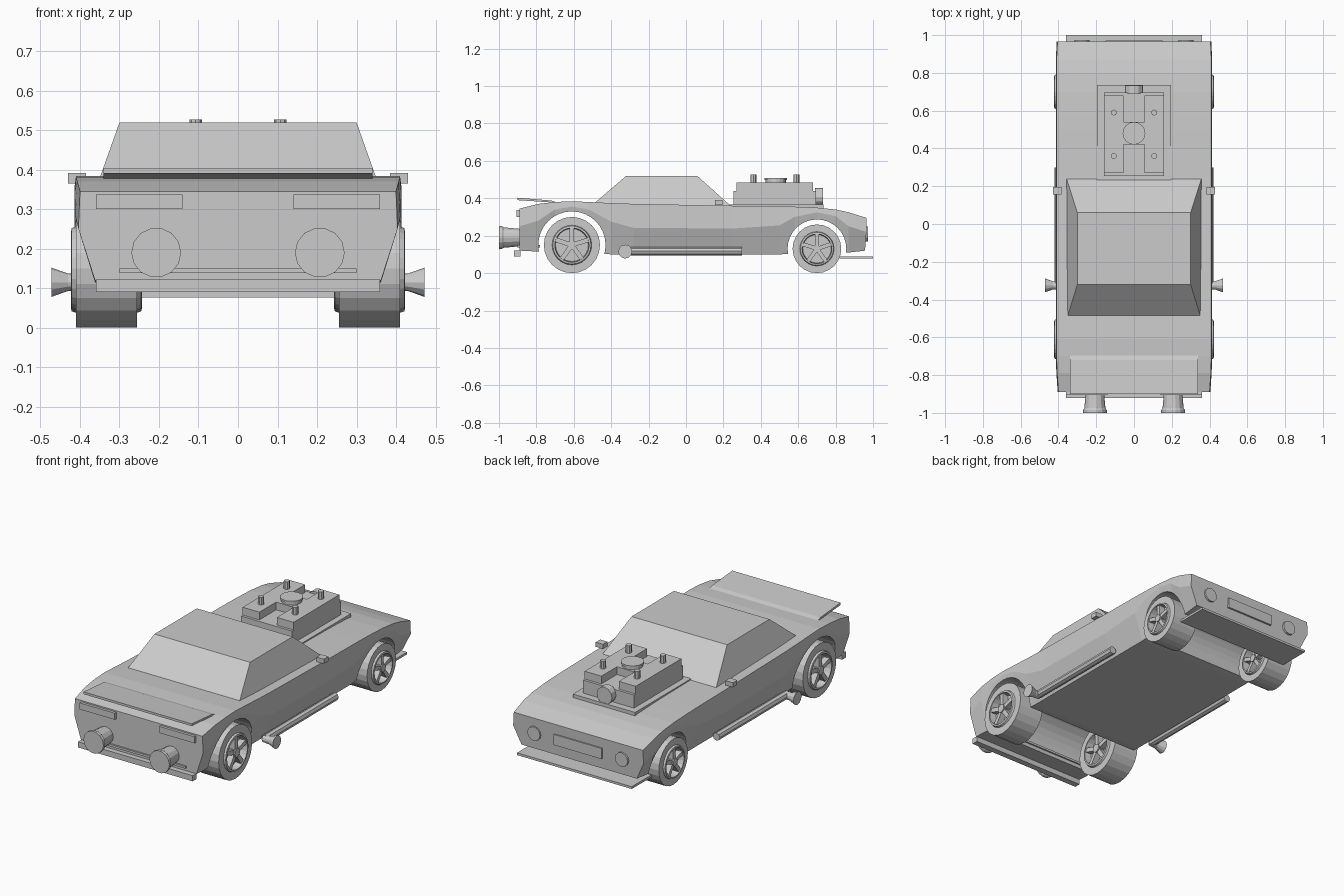
import bpy, bmesh
from math import pi, sin, cos
from mathutils import Matrix, Vector

if "Cube" in bpy.data.objects:
    bpy.data.objects.remove(bpy.data.objects["Cube"])


def make(name, verts, faces):
    me = bpy.data.meshes.new(name)
    bm = bmesh.new()
    vs = [bm.verts.new(v) for v in verts]
    for f in faces:
        bm.faces.new([vs[i] for i in f])
    bmesh.ops.recalc_face_normals(bm, faces=bm.faces)
    bm.to_mesh(me)
    bm.free()
    ob = bpy.data.objects.new(name, me)
    bpy.context.collection.objects.link(ob)
    return ob


def loft(name, rings):
    n = len(rings[0])
    faces = [list(range(n)), list(range((len(rings) - 1) * n, len(rings) * n))]
    for k in range(len(rings) - 1):
        for i in range(n):
            j = (i + 1) % n
            faces.append([k * n + i, k * n + j, (k + 1) * n + j, (k + 1) * n + i])
    return make(name, [v for r in rings for v in r], faces)


def box(name, x, y, z):
    return loft(name, [[(x[0], y[0], h), (x[1], y[0], h), (x[1], y[1], h), (x[0], y[1], h)] for h in z])


def lathe(name, origin, axis, profile, n=12):
    # profile: (radius, distance along axis)
    rot = Vector(axis).to_track_quat('Z', 'Y').to_matrix()
    o = Vector(origin)
    return loft(name, [[o + rot @ Vector((r * cos(2 * pi * i / n), r * sin(2 * pi * i / n), d))
                        for i in range(n)] for r, d in profile])


# body: lofted sections (y, top z, crease z, bottom z, top half width)
stations = [(-0.89, .345, .25, .12, .40), (-0.79, .37, .28, .115, .407), (-0.70, .38, .34, .11, .41),
            (-0.61, .384, .356, .11, .41), (-0.52, .38, .34, .11, .41), (-0.40, .374, .275, .10, .41),
            (-0.28, .37, .242, .10, .41), (0.25, .36, .238, .10, .41), (0.50, .357, .255, .10, .41),
            (0.58, .355, .30, .105, .41), (0.70, .35, .325, .11, .41), (0.80, .34, .305, .11, .41),
            (0.87, .325, .25, .11, .41), (0.965, .295, .22, .12, .405)]
rings = []
for y, zt, zc, zb, w in stations:
    half = [(.362, zb), (w + .004, zc), (w, zt)]
    yb = y - .008 if y > .9 else y
    rings.append([(half[0][0], yb, zb)] + [(a, y, b) for a, b in half[1:]] +
                 [(-a, y, b) for a, b in half[:0:-1]] + [(-half[0][0], yb, zb)])
body = loft("body", rings)

# wheel arches cut right through
for y, z, r in ((-.61, .15, .18), (.70, .13, .157)):
    cut = lathe("arch_cutter", (-.6, y, z), (1, 0, 0), [(r, 0), (r, 1.2)], 32)
    cut.hide_render = True
    m = body.modifiers.new("arch", 'BOOLEAN')
    m.operation, m.solver, m.object = 'DIFFERENCE', 'EXACT', cut
    bpy.context.view_layer.objects.active = body
    bpy.ops.object.modifier_apply(modifier=m.name)
    bpy.data.objects.remove(cut)

# cabin
loft("cabin", [[(-.355, -.50, .365), (.355, -.50, .365), (.36, .25, .35), (-.36, .25, .35)],
               [(-.30, -.32, .52), (.30, -.32, .52), (.30, .06, .52), (-.30, .06, .52)]])

# wheels: tyre with dished rim, five spokes on both faces
for y, r in ((-.61, .15), (.70, .13)):
    for s in (-1, 1):
        c = Vector((s * .333, y, r))
        R = r * .68
        side = [(R * .15, .05), (R * .86, .05), (R * .9, .09), (R, .088), (R * 1.04, .0775), (r, .0775)]
        lathe("wheel", c, (1, 0, 0), [(a, -b) for a, b in side] + side[::-1], 24)
        lathe("hub", c, (1, 0, 0), [(R * .24, -.09), (R * .24, .09)], 10)
        for k in range(5):
            spoke = box("spoke", (-.084, .084), (-R * .12, R * .12), (R * .1, R * .9))
            spoke.data.transform(Matrix.Translation(c) @ Matrix.Rotation(2 * pi * k / 5, 4, 'X'))

# rear spoiler (tilted blade), front splitter, bumper, trim bar
loft("spoiler", [[(x, -.90, .39), (x, -.90, .403), (x, -.72, .388), (x, -.68, .375)] for x in (-.34, .34)])
box("splitter", (-.36, .36), (.82, 1.0), (.077, .09))
box("rear_bumper", (-.36, .36), (-.92, -.885), (.09, .122))
box("rear_trim_bar", (-.30, .30), (-.90, -.78), (.138, .15))
box("grille", (-.15, .15), (.94, .972), (.18, .24))

# engine
box("hood_plate", (-.195, .195), (.22, .735), (.34, .366))
box("engine_block", (-.16, .16), (.255, .695), (.35, .44))
box("engine_centre", (-.10, .10), (.42, .54), (.43, .484))
lathe("air_filter", (0, .48, .48), (0, 0, 1), [(.055, 0), (.055, .018), (.06, .018), (.06, .028)], 16)
lathe("pulley", (0, .69, .408), (0, 1, 0), [(.048, 0), (.048, .042)], 12)

# mirrored parts
for s in (-1, 1):
    box("valve_bank", sorted((s * .055, s * .16)), (.27, .68), (.43, .484))
    for y in (.36, .59):
        lathe("intake_stack", (s * .107, y, .47), (0, 0, 1), [(.016, 0), (.016, .057)], 8)
    box("tail_light", sorted((s * .14, s * .36)), (-.905, -.88), (.30, .337))
    lathe("rear_thruster", (s * .207, -.88, .19), (0, -1, 0),
          [(.047, 0), (.056, .095), (.063, .105), (.063, .12)], 14)
    lathe("headlight", (s * .275, .94, .21), (0, 1, 0), [(.04, 0), (.04, .033)], 12)
    box("side_mirror", sorted((s * .385, s * .43)), (.155, .195), (.365, .391))
    lathe("side_pipe", (s * .40, -.33, .117), (0, 1, 0), [(.022, 0), (.022, .63)], 8)
    lathe("side_pipe_tip", (s * .39, -.325, .115), (s, 0, 0), [(.02, 0), (.022, .04), (.037, .082)], 12)
